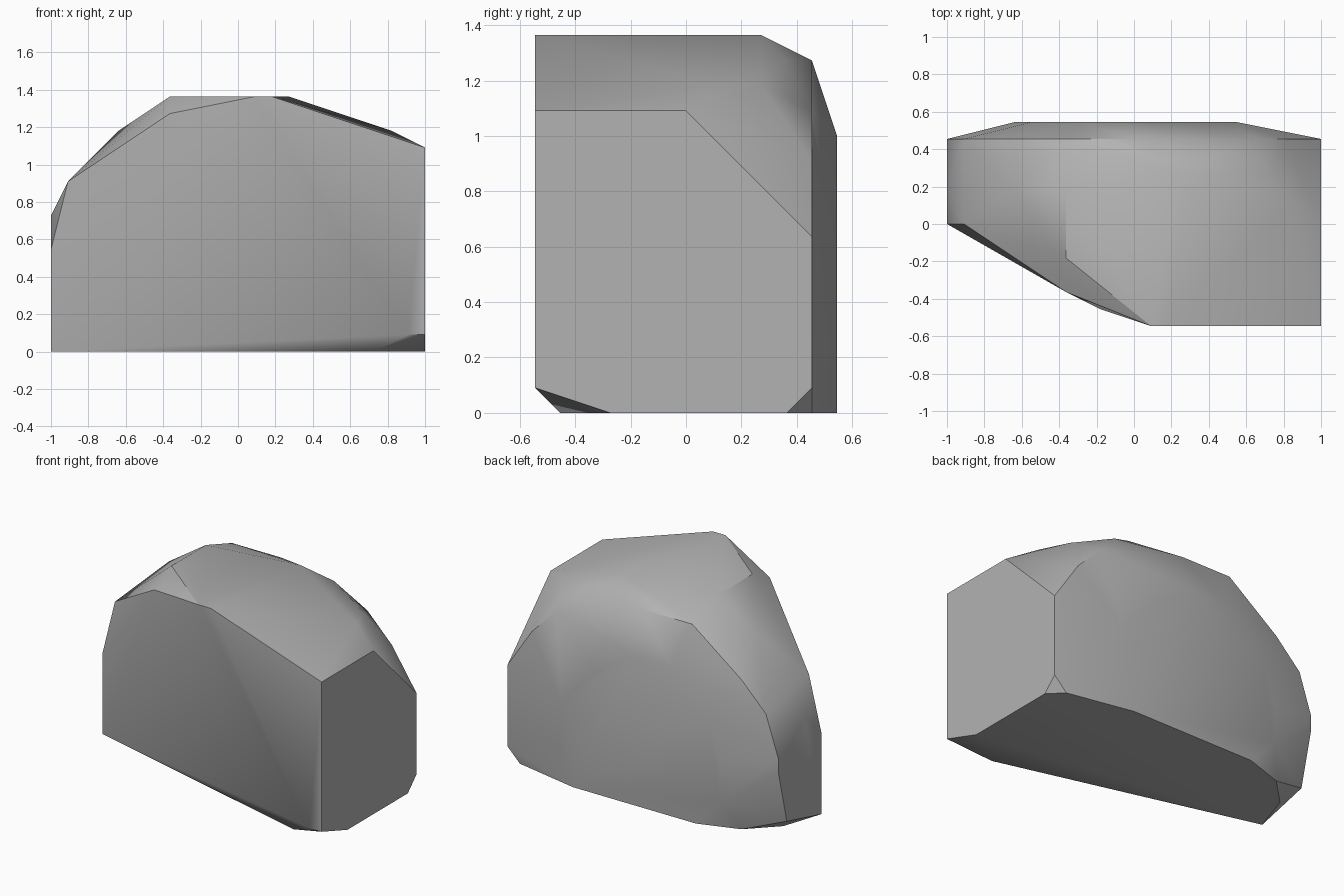
import bpy
import bmesh
from math import radians
from mathutils import Vector

default_cube = bpy.data.objects.get("Cube")
if default_cube:
    bpy.data.objects.remove(default_cube, do_unlink=True)

# The boulder is chiselled on a coarse grid; one step is an eleventh of a unit
STEP = 1 / 11


def plane_points(axis, level, outline):
    """Place a 2D outline on the plane where the given axis equals level."""
    points = []
    for pair in outline:
        point = list(pair)
        point.insert("xyz".index(axis), level)
        points.append(Vector(point) * STEP)
    return points


def make_material(name, colour):
    material = bpy.data.materials.new(name)
    material.use_nodes = True
    material.diffuse_color = colour
    shader = material.node_tree.nodes["Principled BSDF"]
    shader.inputs["Base Color"].default_value = colour
    return material


corners = []

# Flat base
corners += plane_points("z", 0, [(11, 4), (11, -3), (8, -5), (-11, 0),
                                 (-10, 3), (-8, 5), (-5, 6), (5, 6), (10, 5)])
# Flat left side
corners += plane_points("x", 11, [(-6, 1), (-6, 12), (0, 12), (5, 7), (5, 1)])
# Narrow right side
corners += plane_points("x", -11, [(0, 6), (2, 8), (5, 6), (5, 5), (4, 1)])
# Flat part of the front
corners += plane_points("y", -6, [(10, 1), (1, 15), (2, 15)])
# Rounded shoulder behind the crown
corners += plane_points("y", 5, [(-10, 9), (-8, 11), (-4, 14), (0, 14),
                                 (7, 12), (9, 10)])
# Gently bulging back
corners += plane_points("y", 6, [(6, 3), (6, 6), (3, 9), (0, 11),
                                 (-3, 11), (-6, 8), (-7, 5), (-7, 2)])
# Crown
corners += plane_points("z", 15, [(-4, -2), (-4, 2), (3, 3)])
corners += plane_points("z", 14, [(-4, -4), (5, 4)])
# Upper slopes
corners += plane_points("z", 13, [(-7, 2), (-2, -5), (9, 1), (8, 3)])
corners += plane_points("z", 10, [(-10, 0)])

# Wrap the corners in a convex shell and merge the flat facets
bm = bmesh.new()
for corner in corners:
    bm.verts.new(corner)
hull = bmesh.ops.convex_hull(bm, input=bm.verts[:])
loose = {item for item in hull["geom_interior"] + hull["geom_unused"]
         if isinstance(item, bmesh.types.BMVert)}
bmesh.ops.delete(bm, geom=list(loose), context="VERTS")
bmesh.ops.dissolve_limit(bm, angle_limit=radians(0.5),
                         verts=bm.verts[:], edges=bm.edges[:])
bmesh.ops.recalc_face_normals(bm, faces=bm.faces[:])
mesh = bpy.data.meshes.new("boulder")
bm.to_mesh(mesh)
bm.free()

boulder = bpy.data.objects.new("boulder", mesh)
bpy.context.collection.objects.link(boulder)
mesh.materials.append(make_material("stone grey", (0.45, 0.45, 0.45, 1)))

# Soft shading across shallow facets, crisp edges elsewhere
bpy.ops.object.select_all(action="DESELECT")
boulder.select_set(True)
bpy.context.view_layer.objects.active = boulder
bpy.ops.object.shade_smooth_by_angle(angle=radians(30))
